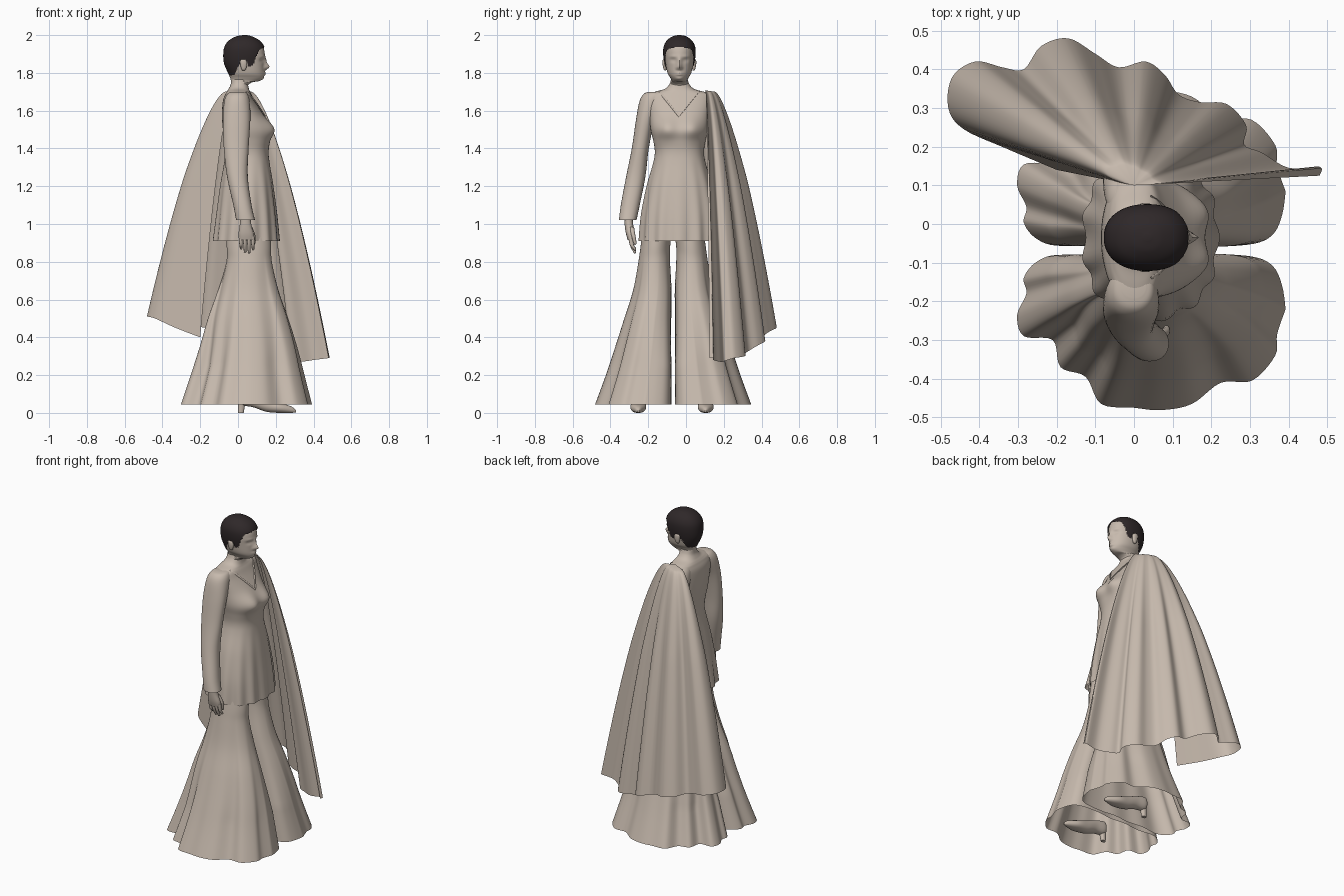
import bpy, bmesh, math
from mathutils import Vector


def material(name, col):
    m = bpy.data.materials.new(name)
    m.diffuse_color = (*col, 1)
    return m


CLAY = material("warm beige", (0.57, 0.49, 0.42))
DARK = material("dark hair", (0.028, 0.021, 0.022))


def spline(pts, steps):
    """Smooth curve through rows of numbers."""
    out = []
    for i in range(len(pts) - 1):
        p0, p1, p2, p3 = (pts[max(i - 1, 0)], pts[i], pts[i + 1], pts[min(i + 2, len(pts) - 1)])
        for k in range(steps):
            t = k / steps
            out.append([0.5 * (2 * b + (c - a) * t + (2 * a - 5 * b + 4 * c - d) * t * t
                               + (3 * b - a - 3 * c + d) * t ** 3)
                        for a, b, c, d in zip(p0, p1, p2, p3)])
    out.append(list(pts[-1]))
    return out


def build(name, rows, mat, closed=True, caps=(False, False), keep=None):
    """Skin a list of point rows into one smooth mesh object."""
    bm = bmesh.new()
    vr = [[bm.verts.new(p) for p in r] for r in rows]
    n = len(rows[0])
    for a, b in zip(vr, vr[1:]):
        for j in range(n if closed else n - 1):
            k = (j + 1) % n
            bm.faces.new((a[j], a[k], b[k], b[j]))
    for cap, r in zip(caps, (vr[0], vr[-1])):
        if cap:
            bm.faces.new(r)
    if keep:
        bad = [f for f in bm.faces if not keep(f.calc_center_median())]
        bmesh.ops.delete(bm, geom=bad, context='FACES')
    bmesh.ops.remove_doubles(bm, verts=bm.verts, dist=1e-5)
    bmesh.ops.recalc_face_normals(bm, faces=bm.faces)
    me = bpy.data.meshes.new(name)
    bm.to_mesh(me)
    bm.free()
    me.materials.append(mat)
    ob = bpy.data.objects.new(name, me)
    bpy.context.collection.objects.link(ob)


def build_pair(name, rows, cy, caps):
    build("right_" + name, rows, CLAY, caps=caps)
    build("left_" + name, [[Vector((p.x, 2 * cy - p.y, p.z)) for p in r] for r in rows],
          CLAY, caps=caps)


def loft(name, secs, mat=CLAY, n=40, steps=5, power=2.2, caps=(True, True), fold=None,
         bumps=(), axis='Z', mirror=None, keep=None):
    """Loft through sections (height, a0, a1, b0, b1) along an axis."""
    rows = []
    for z, x0, x1, y0, y1 in spline(secs, steps):
        row = []
        for j in range(n):
            t = 2 * math.pi * j / n
            c, s = math.cos(t), math.sin(t)
            f = fold(t, z) if fold else 1
            x = (x0 + x1) / 2 + (x1 - x0) / 2 * f * math.copysign(abs(c) ** (2 / power), c)
            y = (y0 + y1) / 2 + (y1 - y0) / 2 * f * math.copysign(abs(s) ** (2 / power), s)
            if c > 0:
                for by, bz, amp, sy, sz in bumps:
                    x += amp * min(1, c * 2) * math.exp(-((y - by) / sy) ** 2 - ((z - bz) / sz) ** 2)
            row.append(Vector((x, y, z)) if axis == 'Z' else Vector((z, y, x)))
        rows.append(row)
    if mirror is None:
        build(name, rows, mat, caps=caps, keep=keep)
    else:
        build_pair(name, rows, mirror, caps)


def sym(secs, cy=-0.035):
    return [(z, a, b, cy - h, cy + h) for z, a, b, h in secs]


def pair(y, z, amp, sy, sz, cy=-0.035):
    return [(cy - y, z, amp, sy, sz), (cy + y, z, amp, sy, sz)]


# Head and neck: section rings with brow, eye, nose and lip bumps
loft("head", sym([(1.62, -.04, .05, .05), (1.72, -.038, .05, .05), (1.748, -.036, .07, .047),
                  (1.757, -.037, .112, .040), (1.775, -.042, .134, .049), (1.80, -.052, .138, .063),
                  (1.85, -.07, .138, .073), (1.90, -.074, .141, .077), (1.94, -.066, .133, .073),
                  (1.97, -.04, .11, .056), (1.99, 0, .065, .025)]), n=72, steps=7, power=2.1,
     bumps=[(-.035, 1.832, .026, .012, .016), (-.035, 1.86, .012, .011, .025),
            (-.035, 1.80, .008, .02, .006), (-.035, 1.79, .007, .018, .005),
            (-.035, 1.768, .005, .02, .01)]
     + pair(.033, 1.868, -.010, .014, .010) + pair(.033, 1.868, .005, .009, .005)
     + pair(.034, 1.886, .004, .02, .007) + pair(.014, 1.826, .006, .006, .006))

# Close-cropped hair: a slightly larger cap trimmed along the hairline
LINE = [(-.2, 1.785), (-.02, 1.787), (.0, 1.83), (.015, 1.868), (.045, 1.87), (.055, 1.835),
        (.08, 1.84), (.095, 1.885), (.115, 1.925), (.15, 1.94), (.3, 1.94)]


def hairline(p):
    for (xa, za), (xb, zb) in zip(LINE, LINE[1:]):
        if xa <= p.x < xb:
            return p.z > za + (zb - za) * (p.x - xa) / (xb - xa)


loft("hair", sym([(1.77, -.038, .13, .05), (1.80, -.053, .142, .067), (1.85, -.074, .143, .079),
                  (1.90, -.078, .147, .086), (1.94, -.071, .139, .083), (1.972, -.048, .114, .066),
                  (1.993, -.01, .075, .037), (2.0, .025, .045, .008)]),
     DARK, n=96, steps=10, caps=(False, True), keep=hairline)

# Ears
loft("ear", [(1.812, .025, .035, -.112, -.106), (1.82, .018, .042, -.119, -.104),
             (1.845, .012, .048, -.124, -.104), (1.865, .012, .045, -.124, -.106),
             (1.872, .02, .036, -.12, -.11)], n=16, mirror=-.035)


# Tunic bodice with bust, flaring into a softly pleated short skirt
def tunic_fold(t, z):
    k = max(0, min(1, (1.36 - z) / .45))
    return 1 - .07 * k * (.5 - .5 * math.cos(13 * t + .8 * math.sin(2 * t)))


loft("tunic", sym([(1.765, -.036, .05, .044), (1.738, -.039, .053, .054), (1.715, -.05, .058, .078),
                   (1.70, -.06, .064, .13), (1.685, -.068, .072, .168),
                   (1.65, -.08, .09, .172), (1.58, -.085, .132, .16), (1.50, -.08, .17, .152),
                   (1.44, -.07, .167, .138), (1.38, -.066, .162, .13), (1.32, -.075, .168, .14),
                   (1.2, -.097, .188, .175), (1.05, -.118, .208, .205), (.91, -.137, .222, .218)]),
     n=104, steps=6, power=2.3, caps=(False, False), fold=tunic_fold,
     bumps=pair(.068, 1.505, .03, .055, .055))

# V neckline trim
for side in (-1, 1):
    rows = []
    for i in range(13):
        u = i / 12
        c = Vector((.045 + .099 * u ** .8, -.035 + side * .105 * (1 - u), 1.70 - .13 * u))
        rows.append([c + Vector((.003 * math.cos(a), .004 * math.sin(a), .004 * math.sin(a)))
                     for a in (k * math.pi / 4 for k in range(8))])
    build("neckline_" + ("right" if side < 0 else "left"), rows, CLAY, caps=(True, True))

# Sleeves (the left arm is held closer, under the cape)
loft("sleeve", [(1.70, -.03, .03, -.19, -.13), (1.69, -.055, .05, -.222, -.11),
                (1.65, -.073, .062, -.246, -.12), (1.55, -.08, .065, -.265, -.165),
                (1.4, -.075, .056, -.287, -.197), (1.25, -.058, .052, -.317, -.215),
                (1.1, -.025, .072, -.345, -.245), (1.02, -.01, .09, -.355, -.262)],
     caps=(True, False), mirror=-.055)

# Hands: palm, four fingers, thumb
loft("palm", [(1.07, .015, .065, -.33, -.285), (1.0, .01, .07, -.325, -.28),
              (.95, .003, .083, -.318, -.273), (.915, .005, .085, -.308, -.272)],
     n=20, mirror=-.055)
for i, tip in enumerate((.865, .848, .845, .86)):
    x = .014 + .021 * i
    loft("finger_%d" % (i + 1), [(.935, x - .010, x + .010, -.306, -.282),
                                 (.89, x - .007, x + .011, -.298, -.276),
                                 (tip + .008, x - .004, x + .010, -.28, -.264),
                                 (tip, x, x + .005, -.275, -.268)], n=12, mirror=-.055)
loft("thumb", [(.985, .05, .075, -.30, -.275), (.94, .07, .092, -.29, -.268),
               (.90, .076, .092, -.278, -.262), (.89, .081, .087, -.273, -.267)],
     n=12, mirror=-.055)

# Bell-bottom trouser legs: round at the knee, scalloped at the hem
BELL = [(.392, -.22), (.383, -.16), (.36, -.11), (.31, -.085), (.2, -.078), (.1, -.088), (0, -.08),
        (-.1, -.09), (-.2, -.08), (-.255, -.10), (-.285, -.14), (-.278, -.18), (-.302, -.235),
        (-.285, -.29), (-.21, -.30), (-.19, -.37), (-.125, -.395), (-.085, -.465), (0, -.475),
        (.07, -.481), (.15, -.465), (.225, -.41), (.305, -.405), (.365, -.34), (.37, -.285),
        (.392, -.22)]
bell = [((x - .045) / .347, (y + .28) / .202) for x, y in spline(BELL, 5)[:-1]]
rows = []
for z, x0, x1, y0, y1 in spline([(1.1, -.06, .165, -.21, -.05), (.9, -.06, .175, -.238, -.082),
                                 (.8, -.062, .18, -.252, -.084), (.65, -.107, .217, -.28, -.076),
                                 (.5, -.16, .27, -.327, -.077), (.35, -.203, .315, -.375, -.077),
                                 (.2, -.25, .352, -.425, -.077), (.045, -.302, .392, -.482, -.078)], 6):
    k = max(0, min(1, (.85 - z) / .6))
    row = []
    for u, v in bell:
        r = math.hypot(u, v)
        g = (1 - k) / r + k
        row.append(Vector(((x0 + x1) / 2 + u * g * (x1 - x0) / 2,
                           (y0 + y1) / 2 + v * g * (y1 - y0) / 2, z)))
    rows.append(row)
build_pair("trouser_leg", rows, -.068, (True, False))

# Heeled shoes
loft("shoe", [(.0, .055, .11, -.265, -.24), (.02, .04, .125, -.282, -.225),
              (.08, .03, .11, -.284, -.223), (.15, .006, .08, -.29, -.215),
              (.22, 0, .055, -.293, -.212), (.28, 0, .035, -.272, -.233),
              (.307, .003, .015, -.256, -.248)], n=24, axis='X', mirror=-.074)
loft("shoe_heel", [(.09, .0, .06, -.276, -.230), (.05, .0, .04, -.270, -.236),
                   (0, .0, .03, -.265, -.241)], n=16, mirror=-.074)

# Cape draped from the left shoulder: wavy hem curve, smoothed out towards the shoulder
HEM = [(.48, .125, .29), (.48, .148, .29), (.40, .145, .28), (.33, .185, .27), (.285, .205, .275),
       (.29, .255, .29), (.24, .31, .30), (.17, .315, .315), (.115, .335, .33), (.08, .385, .36),
       (.03, .42, .38), (-.04, .405, .40), (-.10, .44, .43), (-.17, .48, .45), (-.24, .46, .46),
       (-.285, .40, .47), (-.34, .405, .485), (-.41, .42, .50), (-.47, .38, .51),
       (-.48, .30, .51), (-.44, .245, .50), (-.33, .195, .45), (-.2, .14, .40)]
hem = [Vector(h) for h in spline(HEM, 5)]
soft = []
for i in range(len(hem)):
    w = min(8, i, len(hem) - 1 - i)
    part = hem[i - w:i + w + 1]
    soft.append(sum(part, Vector()) / len(part))
cape = [[Vector((0, .1, 1.708)) for h in hem]]
for i in range(41):
    s = (i / 40) ** 1.5
    f = .15 + .85 * s ** .67
    row = []
    for a, b in zip(soft, hem):
        h = a.lerp(b, min(1, .25 + 2 * s))
        row.append(Vector((h.x * f, .1 + (h.y - .1) * f, 1.70 - (1.70 - b.z) * s)))
    cape.append(row)
build("cape", cape, CLAY, closed=False)

# Smooth shading on everything
for ob in bpy.context.scene.objects:
    ob.select_set(True)
    bpy.context.view_layer.objects.active = ob
bpy.ops.object.shade_smooth_by_angle(angle=math.radians(50))
